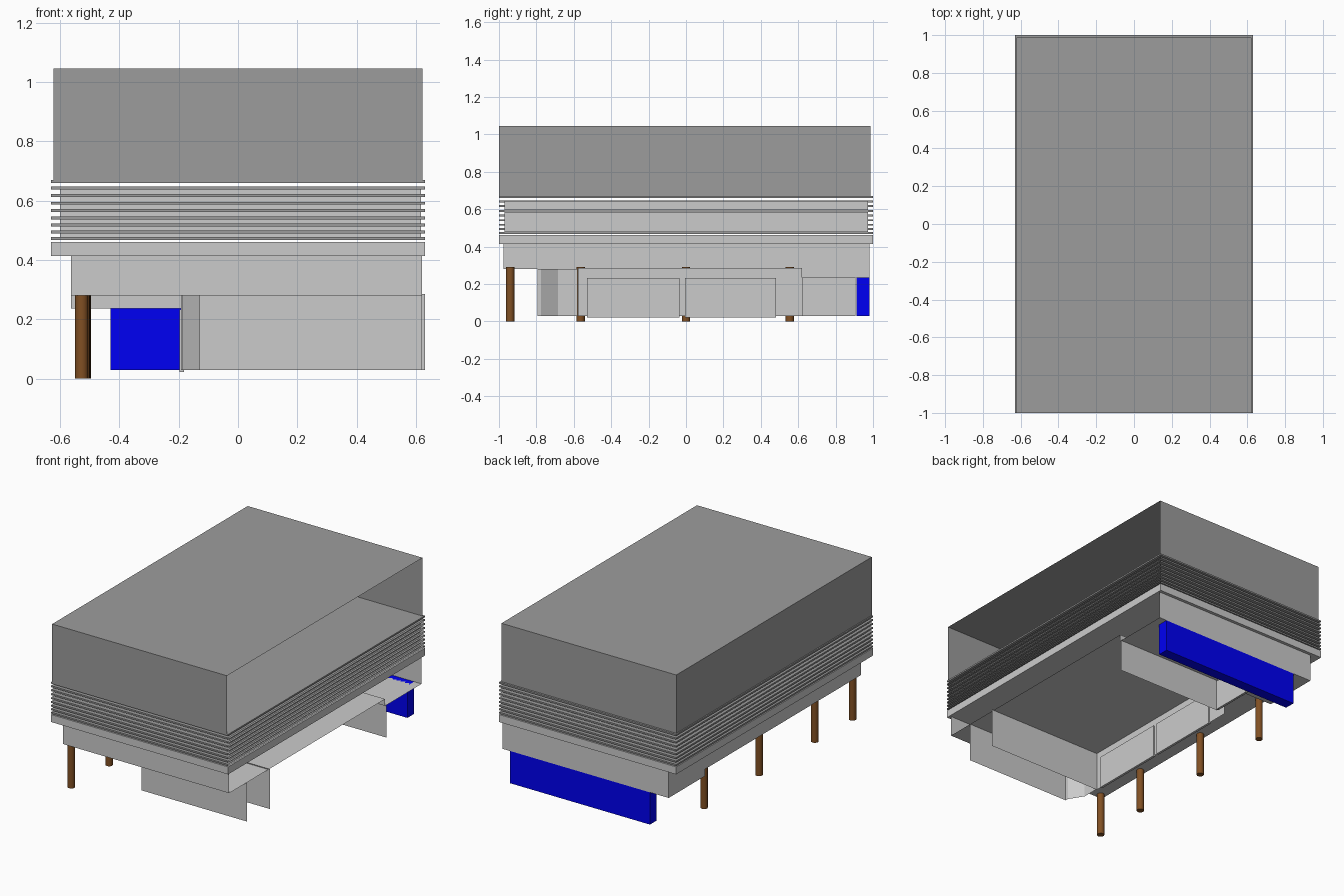
import bpy, bmesh
from mathutils import Matrix

if "Cube" in bpy.data.objects:
    bpy.data.objects.remove(bpy.data.objects["Cube"])


def finish(bm, name, mat=None):
    mesh = bpy.data.meshes.new(name)
    bm.to_mesh(mesh)
    bm.free()
    ob = bpy.data.objects.new(name, mesh)
    bpy.context.collection.objects.link(ob)
    if mat:
        mesh.materials.append(mat)
    return ob


def colour(name, rgb):
    m = bpy.data.materials.new(name)
    m.diffuse_color = (*rgb, 1)
    m.use_nodes = True
    m.node_tree.nodes["Principled BSDF"].inputs["Base Color"].default_value = m.diffuse_color
    return m


def box(name, x, y, z, open_right=False, mat=None):
    """Box from (min, max) ranges, optionally without its +x face."""
    bm = bmesh.new()
    bmesh.ops.create_cube(bm, size=1)
    for v in bm.verts:
        v.co = [(r[0] + r[1]) / 2 + c * (r[1] - r[0]) for r, c in zip((x, y, z), v.co)]
    if open_right:
        bm.normal_update()
        bmesh.ops.delete(bm, geom=[f for f in bm.faces if f.normal.x > 0.9], context='FACES_ONLY')
    return finish(bm, name, mat)


def wall(name, path, z0, z1, mat=None):
    """Thin wall sheet following a plan path."""
    bm = bmesh.new()
    low = [bm.verts.new((x, y, z0)) for x, y in path]
    high = [bm.verts.new((x, y, z1)) for x, y in path]
    for i in range(len(path) - 1):
        bm.faces.new((low[i], low[i + 1], high[i + 1], high[i]))
    return finish(bm, name, mat)


def prism(name, profile, x0, x1, mat=None):
    """Side profile (y, z) extruded along x, open on the right."""
    bm = bmesh.new()
    a = [bm.verts.new((x0, y, z)) for y, z in profile]
    b = [bm.verts.new((x1, y, z)) for y, z in profile]
    bm.faces.new(a)
    for i in range(len(a)):
        j = (i + 1) % len(a)
        bm.faces.new((a[i], b[i], b[j], a[j]))
    bmesh.ops.recalc_face_normals(bm, faces=bm.faces)
    return finish(bm, name, mat)


blue = colour("blue", (0.0, 0.0, 0.9))
brown = colour("brown", (0.22, 0.08, 0.017))
dark = colour("dark_grey", (0.335, 0.335, 0.335))
mid = colour("mid_grey", (0.51, 0.51, 0.51))

# Upper storey, cut open on the right
box("upper_storey", (-0.622, 0.622), (-1, 0.987), (0.66, 1.045), True, dark)

# Louvre band: stacked slats around a light inner core
for i, z in enumerate((0.472, 0.494, 0.517, 0.541, 0.566, 0.591, 0.617, 0.642, 0.665)):
    box(f"slat_{i + 1}", (-0.63, 0.63), (-1, 1), (z - 0.005, z + 0.005), i < 8, dark)
box("core_lower", (-0.6, 0.617), (-0.97, 0.973), (0.477, 0.586))
box("core_upper", (-0.6, 0.617), (-0.97, 0.973), (0.596, 0.644))

# Floor slab and stepped underfloor block
box("floor_slab", (-0.63, 0.63), (-1, 1), (0.413, 0.461))
prism("underfloor", [(-0.975, 0.413), (-0.975, 0.28), (0.61, 0.28), (0.61, 0.236),
                     (0.98, 0.236), (0.98, 0.413)], -0.563, 0.62, mid)

# Ground floor walls
wall("front_wall", [(0.62, -0.795), (-0.13, -0.795), (-0.13, -0.775), (-0.187, -0.685),
                    (-0.187, -0.58)], 0.029, 0.28, mid)
wall("main_wall", [(0.63, -0.577), (-0.192, -0.577), (-0.192, 0.62)], 0.029, 0.285, mid)
wall("rear_partition", [(0.622, 0.62), (-0.13, 0.62), (-0.13, 0.905)], 0.029, 0.236, mid)

# Window panels on the main wall and rear partition
for i, y in enumerate(((-0.53, -0.035), (-0.005, 0.48))):
    box(f"window_panel_{i + 1}", (-0.197, -0.182), y, (0.022, 0.232), mat=mid)
box("rear_panel", (-0.137, -0.122), (0.625, 0.9), (0.03, 0.225), mat=mid)

# Blue back wall
box("blue_back_wall", (-0.43, 0.567), (0.912, 0.98), (0.029, 0.236), mat=blue)

# Row of posts on the left
for i, (x, y) in enumerate(((-0.527, -0.94), (-0.522, -0.563), (-0.52, 0.0), (-0.517, 0.555))):
    bm = bmesh.new()
    bmesh.ops.create_cone(bm, cap_ends=True, segments=16, radius1=0.022, radius2=0.022, depth=0.29,
                          matrix=Matrix.Translation((x, y, 0.145)))
    post = finish(bm, f"post_{i + 1}", brown)
    for p in post.data.polygons:
        p.use_smooth = abs(p.normal.z) < 0.5
